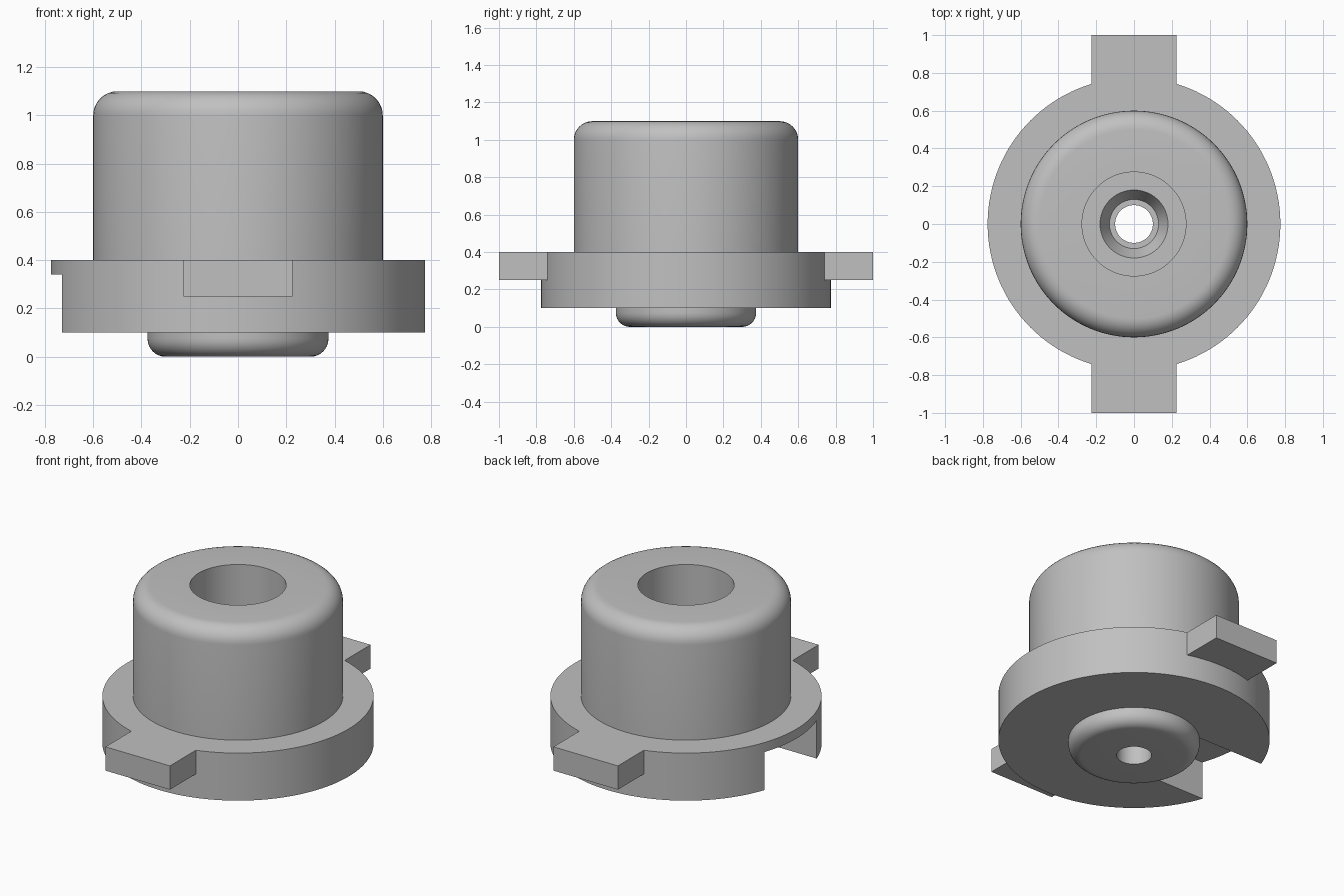
import bpy
import bmesh
from math import sin, cos, pi, radians
from mathutils import Vector

default = bpy.data.objects.get("Cube")
if default:
    bpy.data.objects.remove(default, do_unlink=True)

grey = bpy.data.materials.new("plain grey")
grey.use_nodes = True
colour = (0.53, 0.53, 0.53, 1)
grey.diffuse_color = colour
grey.node_tree.nodes["Principled BSDF"].inputs["Base Color"].default_value = colour


def make_object(name, bm):
    bmesh.ops.recalc_face_normals(bm, faces=bm.faces)
    mesh = bpy.data.meshes.new(name)
    bm.to_mesh(mesh)
    bm.free()
    mesh.materials.append(grey)
    obj = bpy.data.objects.new(name, mesh)
    bpy.context.collection.objects.link(obj)
    return obj


def box(name, low, high):
    low, high = Vector(low), Vector(high)
    bm = bmesh.new()
    bmesh.ops.create_cube(bm, size=1)
    for v in bm.verts:
        v.co = (low + high) / 2 + v.co * (high - low)
    return make_object(name, bm)


def fillet(r, z, radius, start, steps=8):
    """Quarter arc of (radius, height) points about the centre (r, z)."""
    angles = [radians(start + 90 * i / steps) for i in range(steps + 1)]
    return [(r + radius * cos(a), z + radius * sin(a)) for a in angles]


def lathe(name, profile, segments=128):
    bm = bmesh.new()
    ring = [bm.verts.new((r, 0, z)) for r, z in profile]
    edges = [bm.edges.new((a, b)) for a, b in zip(ring, ring[1:] + ring[:1])]
    bmesh.ops.spin(bm, geom=ring + edges, cent=(0, 0, 0), axis=(0, 0, 1),
                   angle=2 * pi, steps=segments)
    bmesh.ops.remove_doubles(bm, verts=bm.verts, dist=0.0001)
    return make_object(name, bm)


def combine(target, tool, operation):
    mod = target.modifiers.new(operation.lower(), 'BOOLEAN')
    mod.operation = operation
    mod.solver = 'EXACT'
    mod.object = tool
    bpy.context.view_layer.objects.active = target
    bpy.ops.object.modifier_apply(modifier=mod.name)
    bpy.data.objects.remove(tool, do_unlink=True)


# Turned body: rounded boss, flange, barrel, wide bore, tapered seat, through hole
profile = [(0.10, 0.0)]
profile += fillet(0.30, 0.075, 0.075, -90)
profile += [(0.375, 0.1), (0.775, 0.1), (0.775, 0.4), (0.6, 0.4)]
profile += fillet(0.5, 1.0, 0.1, 0)
profile += [(0.275, 1.1), (0.275, 0.4), (0.18, 0.4), (0.13, 0.3), (0.10, 0.3)]
body = lathe("flanged_body", profile)

# Locating lugs at the front and back, flush with the flange top
for side in (-1, 1):
    ends = sorted((side * 0.65, side * 1.0))
    lug = box("lug", (-0.225, ends[0], 0.25), (0.225, ends[1], 0.4))
    combine(body, lug, 'UNION')

# Notch in the underside of the flange, on one side
notch = box("notch_cutter", (-0.9, -0.26, 0.1), (-0.27, 0.26, 0.34))
combine(body, notch, 'DIFFERENCE')

# Smooth curved walls, keep edges crisp
bpy.ops.object.select_all(action='DESELECT')
body.select_set(True)
bpy.context.view_layer.objects.active = body
bpy.ops.object.shade_smooth_by_angle(angle=radians(30))
